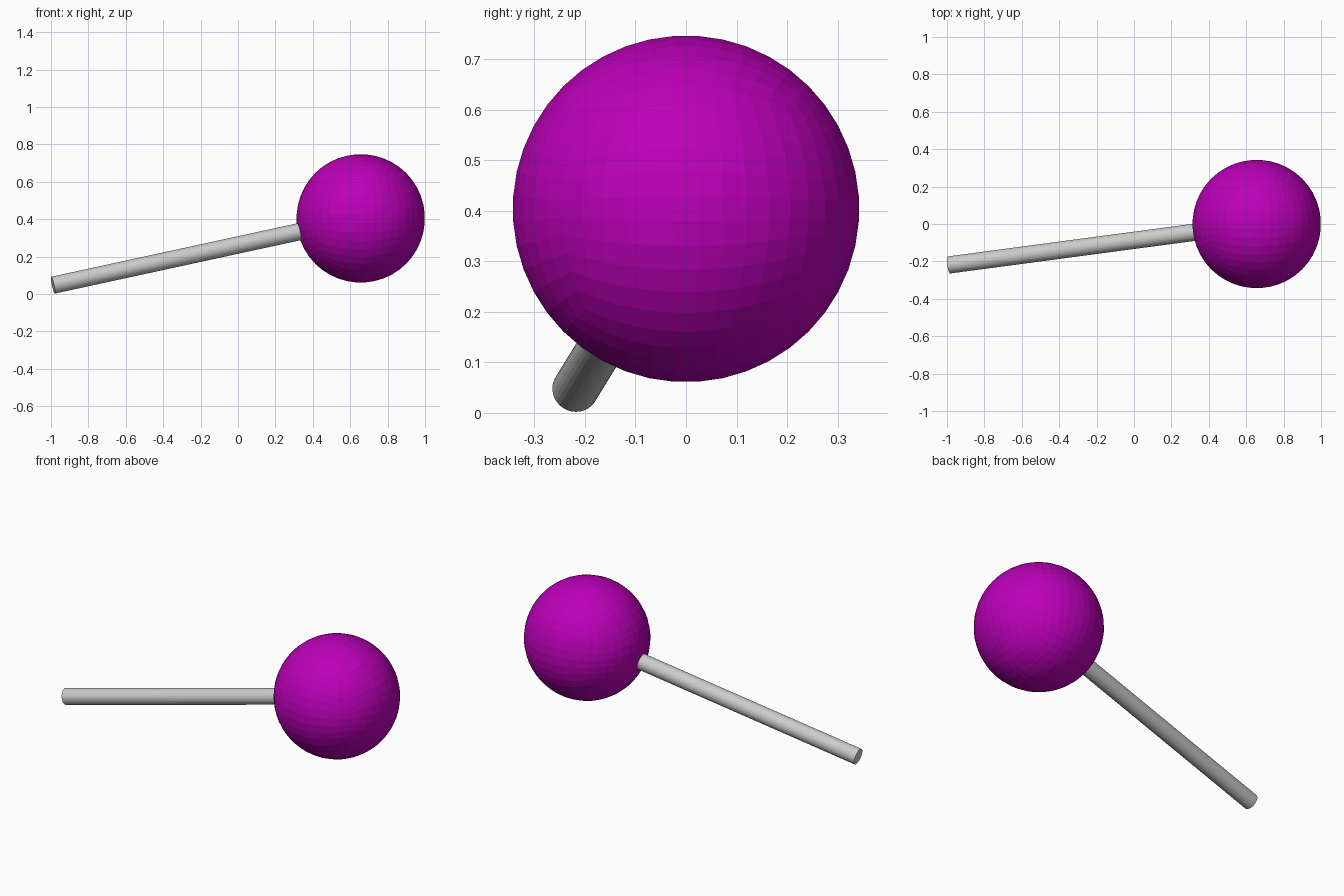
import bpy, bmesh, math
from mathutils import Vector

if "Cube" in bpy.data.objects:
    bpy.data.objects.remove(bpy.data.objects["Cube"])

HEAD = Vector((0.656, 0.0, 0.404))
RADIUS = 0.344
TIP = Vector((-0.989, -0.219, 0.047))
STICK_R = 0.046


def add_object(name, bm, color=None):
    mesh = bpy.data.meshes.new(name)
    bm.to_mesh(mesh)
    bm.free()
    ob = bpy.data.objects.new(name, mesh)
    bpy.context.collection.objects.link(ob)
    if color:
        mat = bpy.data.materials.new(name + "_colour")
        mat.diffuse_color = color
        mat.use_nodes = True
        mat.node_tree.nodes["Principled BSDF"].inputs["Base Color"].default_value = mat.diffuse_color
        mesh.materials.append(mat)
    return ob


# Ball head: subdivided cube projected to an even quad sphere, flat faces
bm = bmesh.new()
bmesh.ops.create_cube(bm, size=2)
bmesh.ops.subdivide_edges(bm, edges=bm.edges[:], cuts=10, use_grid_fill=True)
for v in bm.verts:
    even = Vector([math.tan(c * math.pi / 4) for c in v.co])
    v.co = even.normalized() * RADIUS
ball = add_object("ball_head", bm, (0.5, 0.0, 0.48, 1))
ball.location = HEAD

# Stick: round rod aimed at the ball centre, ending just inside it
axis = (HEAD - TIP).normalized()
end = HEAD - axis * (RADIUS * 0.9)
bm = bmesh.new()
bmesh.ops.create_cone(bm, cap_ends=True, segments=32, radius1=STICK_R,
                      radius2=STICK_R, depth=(end - TIP).length)
stick = add_object("stick", bm)
stick.location = (TIP + end) / 2
stick.rotation_mode = 'QUATERNION'
stick.rotation_quaternion = axis.to_track_quat('Z', 'Y')
